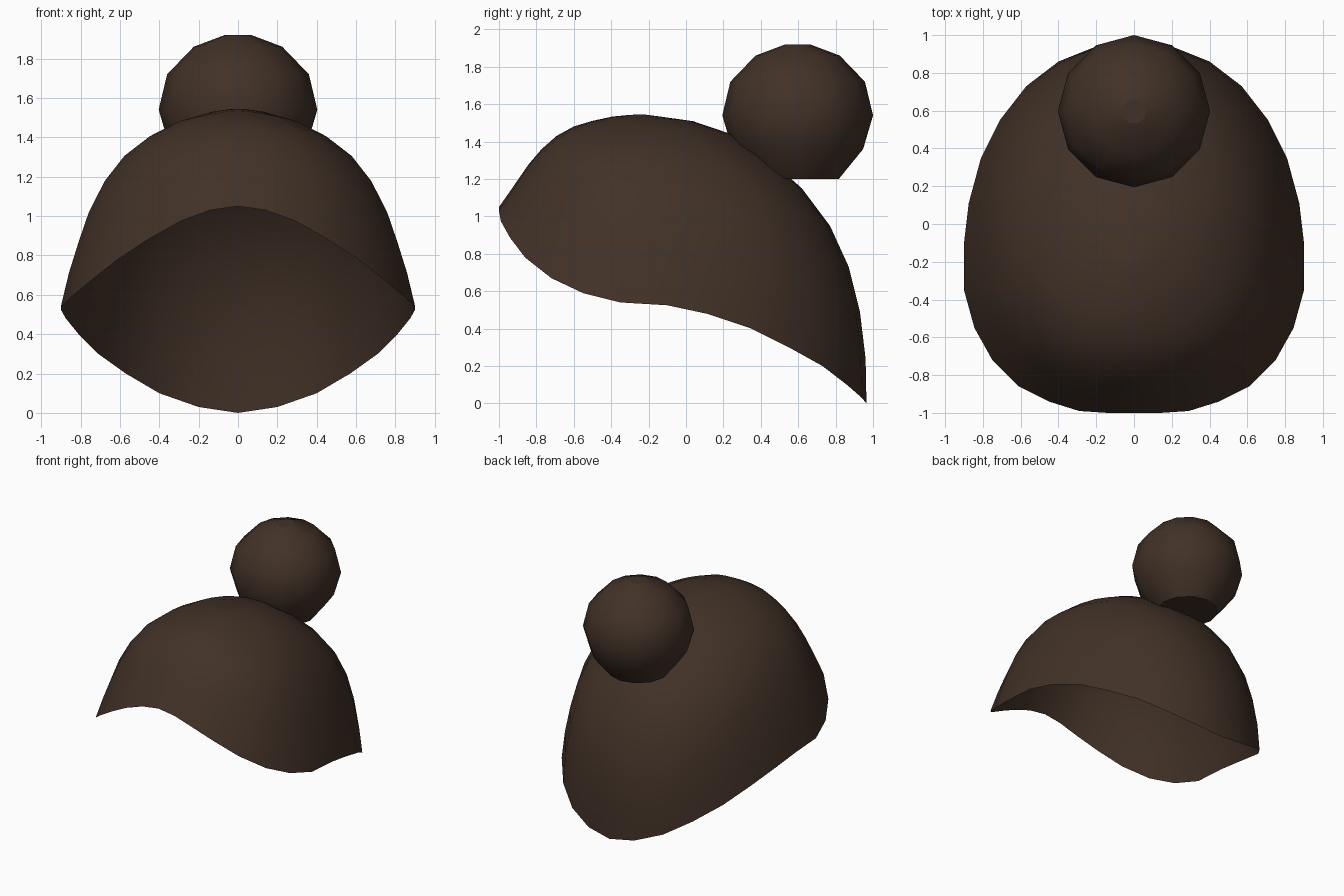
import bpy
import bmesh
from math import cos, sin, tau, hypot

cube = bpy.data.objects.get("Cube")
if cube:
    bpy.data.objects.remove(cube, do_unlink=True)

brown = bpy.data.materials.new("dark brown hair")
brown.use_nodes = True
color = (0.053, 0.031, 0.020, 1)
brown.diffuse_color = color
bsdf = next(n for n in brown.node_tree.nodes if n.type == "BSDF_PRINCIPLED")
bsdf.inputs["Base Color"].default_value = color
bsdf.inputs["Roughness"].default_value = 0.8


def loft(name, rings, cap_start=True, cap_end=False):
    """Skin closed rings of points, with optional flat end caps."""
    bm = bmesh.new()
    loops = [[bm.verts.new(p) for p in ring] for ring in rings]
    for a, b in zip(loops, loops[1:]):
        n = len(a)
        for i in range(n):
            j = (i + 1) % n
            bm.faces.new((a[i], a[j], b[j], b[i])).smooth = True
    caps = []
    if cap_start:
        caps.append(bm.faces.new(loops[0][::-1]))
    if cap_end:
        caps.append(bm.faces.new(loops[-1]))
    # flat caps keep a crisp outline
    for cap in caps:
        cap.smooth = False
        for e in cap.edges:
            e.smooth = False
    bmesh.ops.recalc_face_normals(bm, faces=bm.faces)
    top = max(bm.faces, key=lambda f: f.calc_center_median().z)
    top.normal_update()
    if top.normal.z < 0:
        bmesh.ops.reverse_faces(bm, faces=bm.faces)
    mesh = bpy.data.meshes.new(name)
    bm.to_mesh(mesh)
    bm.free()
    mesh.materials.append(brown)
    obj = bpy.data.objects.new(name, mesh)
    bpy.context.collection.objects.link(obj)
    return obj


# Hairline of the left half, from forehead to nape
half_rim = [(0, -1, 1.05), (.14, -1, 1.03), (.29, -.99, .975), (.45, -.94, .885),
            (.61, -.86, .78), (.75, -.72, .67), (.845, -.55, .59), (.9, -.35, .54),
            (.9, -.1, .525), (.875, .11, .48), (.81, .35, .4), (.71, .55, .3),
            (.57, .73, .2), (.4, .86, .1), (.2, .94, .03), (0, .965, 0)]
rim = half_rim + [(-x, y, z) for x, y, z in half_rim[-2:0:-1]]

# Crown-to-hairline profiles: (share of reach, share of drop)
front = [(.04, .001), (.09, .006), (.2, .022), (.345, .07), (.475, .13), (.595, .232),
         (.7, .374), (.79, .535), (.9, .78), (1, 1)]
side = [(.035, .001), (.144, .015), (.333, .064), (.5, .14), (.644, .24), (.755, .368),
        (.844, .525), (.9, .672), (.955, .83), (1, 1)]
back = [(.027, .001), (.23, .023), (.4, .068), (.56, .15), (.714, .256), (.838, .385),
        (.921, .527), (.971, .683), (.996, .845), (1, 1)]

crown_y, crown_z = -.24, 1.545
rings = []
for f, s, b in zip(front, side, back):
    ring = []
    for x, y, z in rim:
        dy = y - crown_y
        c = dy / hypot(x, dy)
        end = b if c > 0 else f
        r, d = (s[k] + (end[k] - s[k]) * c * c for k in (0, 1))
        ring.append((x * r, crown_y + dy * r, crown_z + (z - crown_z) * d))
    rings.append(ring)
loft("hair_cap", rings)

# Twelve-sided bun with flattened ends
bun_profile = [(.066, 1.92), (.225, 1.86), (.36, 1.72), (.403, 1.54), (.35, 1.36), (.22, 1.2)]
loft("hair_bun", [[(r * sin(tau * i / 12), .597 + r * cos(tau * i / 12), z)
                   for i in range(12)] for r, z in bun_profile], cap_end=True)
